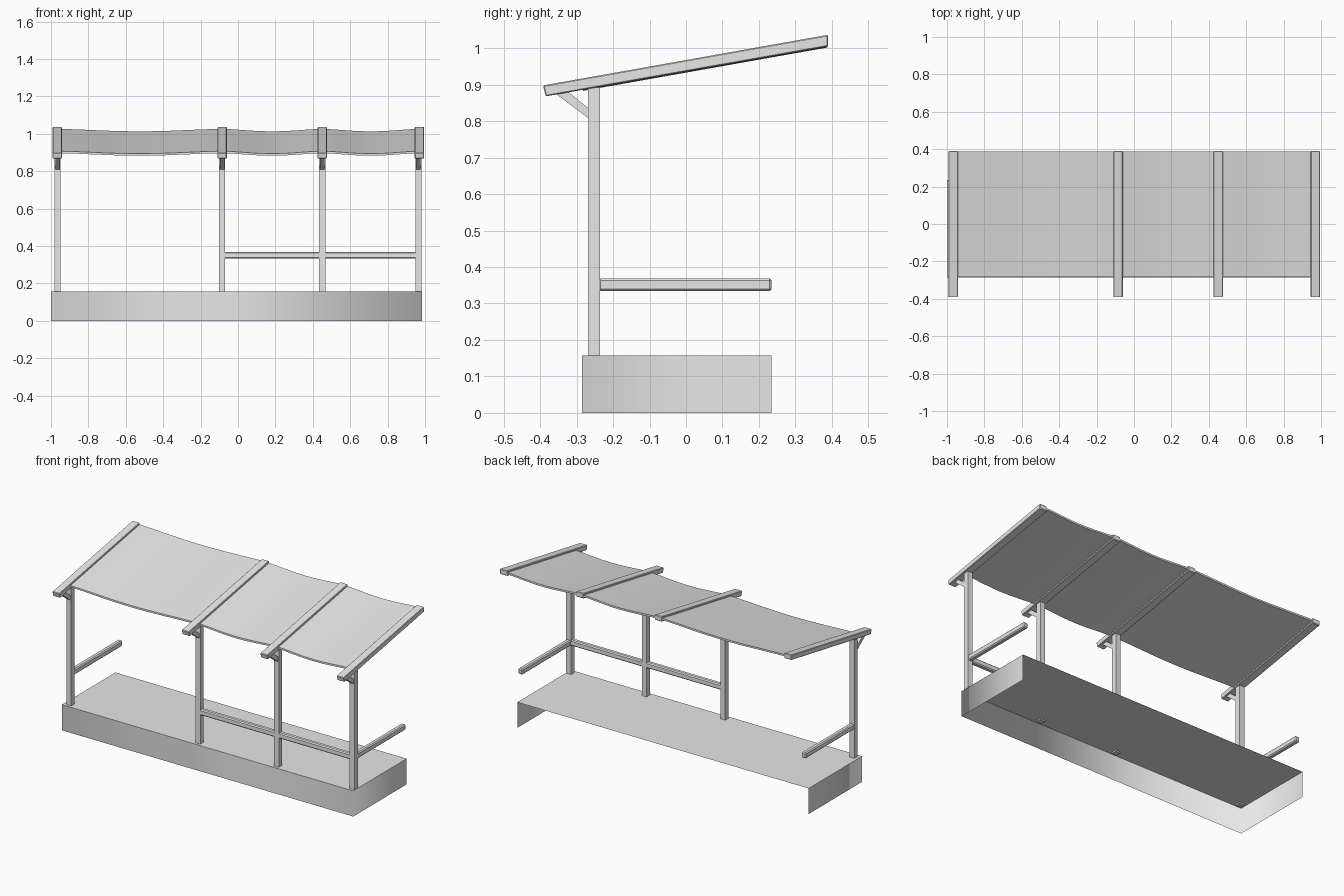
import bpy, bmesh, math

cube = bpy.data.objects.get("Cube")
if cube:
    bpy.data.objects.remove(cube, do_unlink=True)

grey = bpy.data.materials.new("light_grey")
grey.use_nodes = True
grey.diffuse_color = (0.8, 0.8, 0.8, 1)
grey.node_tree.nodes["Principled BSDF"].inputs["Base Color"].default_value = (0.8, 0.8, 0.8, 1)


def add_object(name, bm):
    mesh = bpy.data.meshes.new(name)
    bm.to_mesh(mesh)
    bm.free()
    mesh.materials.append(grey)
    obj = bpy.data.objects.new(name, mesh)
    bpy.context.collection.objects.link(obj)
    return obj


def loft(name, ring_a, ring_b, bevel=0.0):
    """Closed solid between two matching outlines."""
    bm = bmesh.new()
    a = [bm.verts.new(p) for p in ring_a]
    b = [bm.verts.new(p) for p in ring_b]
    bm.faces.new(a)
    bm.faces.new(b[::-1])
    n = len(a)
    for i in range(n):
        j = (i + 1) % n
        bm.faces.new((a[i], b[i], b[j], a[j]))
    bmesh.ops.recalc_face_normals(bm, faces=bm.faces)
    if bevel:
        bmesh.ops.bevel(bm, geom=bm.edges[:], offset=bevel, segments=1, affect='EDGES')
    obj = add_object(name, bm)
    for poly in obj.data.polygons:
        poly.use_smooth = True
    obj.data.set_sharp_from_angle(angle=math.radians(30))
    return obj


def prism(name, profile, x, width, bevel=0.0):
    """Side outline (y, z) extruded across x."""
    return loft(name, [(x - width / 2, y, z) for y, z in profile],
                [(x + width / 2, y, z) for y, z in profile], bevel)


def rect(y0, y1, z0, z1):
    return [(y0, z0), (y1, z0), (y1, z1), (y0, z1)]


# Platform: top and three skirts, open at the back and underneath
X0, X1, Y0, Y1, TOP = -1.0, 0.985, -0.285, 0.235, 0.158
bm = bmesh.new()
plan = [(X0, Y1), (X0, Y0), (X1, Y0), (X1, Y1)]
low = [bm.verts.new((x, y, 0)) for x, y in plan]
high = [bm.verts.new((x, y, TOP)) for x, y in plan]
bm.faces.new(high)
for i in range(3):
    bm.faces.new((low[i], low[i + 1], high[i + 1], high[i]))
for face in bm.faces:
    face.smooth = True
for edge in bm.edges:
    edge.smooth = not all(v.co.z > 0 for v in edge.verts)
add_object("platform", bm)

# Posts, diagonal braces and sloping roof beams
post_x = [-0.965, -0.085, 0.45, 0.965]
beam_x = [-0.967, -0.085, 0.45, 0.97]
beam_side = [(-0.385, 0.868), (0.39, 1.005), (0.39, 1.037), (-0.392, 0.898)]
brace_side = [(-0.358, 0.876), (-0.268, 0.808), (-0.268, 0.836), (-0.325, 0.882)]
for i, (px, bx) in enumerate(zip(post_x, beam_x), 1):
    prism(f"post_{i}", rect(-0.269, -0.236, 0.15, 0.892), px, 0.033)
    prism(f"brace_{i}", brace_side, px, 0.024)
    prism(f"roof_beam_{i}", beam_side, bx, 0.05, 0.003)

# Handrails
for side, x in (("right", post_x[0]), ("left", post_x[-1])):
    prism(f"{side}_side_rail", rect(-0.24, Y1, 0.334, 0.369), x, 0.03, 0.006)
prism("front_rail", rect(-0.267, -0.237, 0.334, 0.369),
      (post_x[1] + post_x[3]) / 2, post_x[3] - post_x[1], 0.006)

# Canopy sagging between the beams
STEPS, THICK = 8, 0.011
crest = [(beam_x[0] - 0.022, 0.0)]
for a, b in zip(beam_x, beam_x[1:]):
    for k in range(STEPS):
        t = k / STEPS
        crest.append((a + (b - a) * t, -0.014 * math.sin(math.pi * t) ** 1.5))
crest += [(beam_x[-1], 0.0), (beam_x[-1] + 0.022, 0.0)]
outline = crest + [(x, z - THICK) for x, z in reversed(crest)]
loft("canopy", [(x, -0.283, z + 0.908) for x, z in outline],
     [(x, 0.388, z + 1.027) for x, z in outline])
